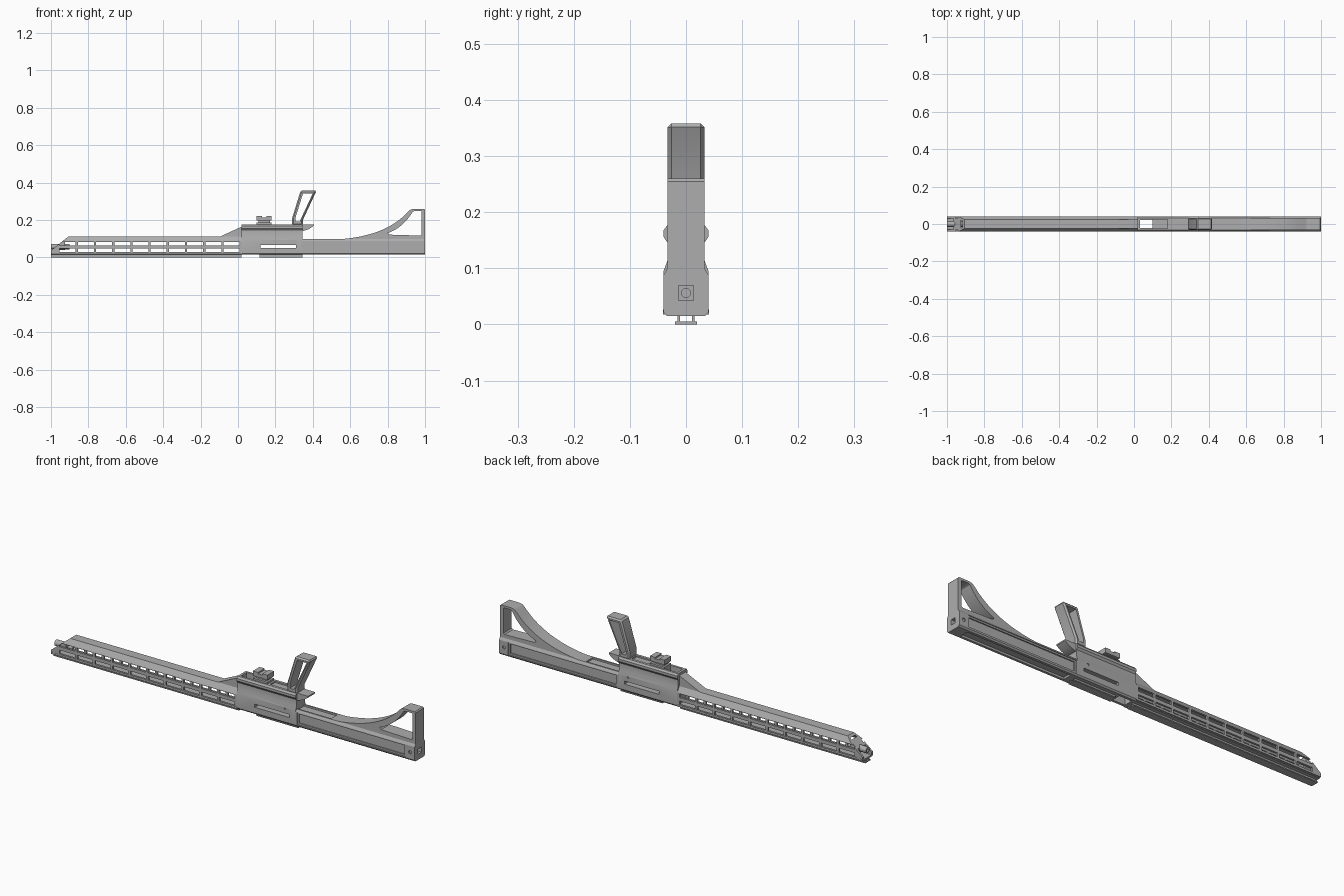
import bpy, bmesh, math

cube = bpy.data.objects.get("Cube")
if cube:
    bpy.data.objects.remove(cube, do_unlink=True)

grey = bpy.data.materials.new("plain_grey")
grey.use_nodes = True
COLOUR = (0.42, 0.42, 0.42, 1)
grey.diffuse_color = COLOUR
grey.node_tree.nodes["Principled BSDF"].inputs["Base Color"].default_value = COLOUR


def finish(name, bm):
    bmesh.ops.recalc_face_normals(bm, faces=bm.faces)
    mesh = bpy.data.meshes.new(name)
    bm.to_mesh(mesh)
    bm.free()
    mesh.materials.append(grey)
    ob = bpy.data.objects.new(name, mesh)
    bpy.context.collection.objects.link(ob)
    return ob


def prism(name, pts, axis, a, b):
    """Extrude a (y, z) profile along x, or an (x, z) profile along y."""
    bm = bmesh.new()
    place = (lambda p, t: (t, p[0], p[1])) if axis == "x" else (lambda p, t: (p[0], t, p[1]))
    face = bm.faces.new([bm.verts.new(place(p, a)) for p in pts])
    new = bmesh.ops.extrude_face_region(bm, geom=[face])["geom"]
    shift = (b - a, 0, 0) if axis == "x" else (0, b - a, 0)
    bmesh.ops.translate(bm, vec=shift, verts=[v for v in new if isinstance(v, bmesh.types.BMVert)])
    return finish(name, bm)


def box(name, x0, x1, y0, y1, z0, z1):
    return prism(name, [(x0, z0), (x1, z0), (x1, z1), (x0, z1)], "y", y0, y1)


def rod(name, radius, axis, a, b, u, z, sides=24):
    angles = [2 * math.pi * i / sides for i in range(sides)]
    return prism(name, [(u + radius * math.cos(t), z + radius * math.sin(t)) for t in angles], axis, a, b)


def mirrored(half):
    """Close a half profile (listed bottom to top) across y = 0."""
    return half + [(-y, z) for y, z in reversed(half)]


def curve(p, c, q, steps=14):
    out = []
    for i in range(steps + 1):
        t = i / steps
        out.append(tuple((1 - t) ** 2 * p[k] + 2 * t * (1 - t) * c[k] + t * t * q[k] for k in (0, 1)))
    return out


def cut(ob, *cutters):
    for tool in cutters:
        tool.hide_render = True
        mod = ob.modifiers.new("cut", "BOOLEAN")
        mod.object = tool
        mod.operation = "DIFFERENCE"
        mod.solver = "EXACT"
        bpy.context.view_layer.objects.active = ob
        bpy.ops.object.modifier_apply(modifier=mod.name)
        bpy.data.objects.remove(tool, do_unlink=True)


def chamfer(ob, width):
    mod = ob.modifiers.new("chamfer", "BEVEL")
    mod.width = width
    mod.segments = 1
    mod.limit_method = "ANGLE"
    bpy.context.view_layer.objects.active = ob
    bpy.ops.object.modifier_apply(modifier=mod.name)


BORE_Z = 0.056

# Rear beam with stepped side panels, bore and end socket
beam = prism("rear_beam", mirrored([(0.034, 0.015), (0.04, 0.022), (0.04, 0.088), (0.033, 0.1)]), "x", 0.34, 1)
for s in (-1, 1):
    cut(beam,
        box("panel", 0.352, 0.95, s * 0.036, s * 0.05, 0.026, 0.088),
        box("panel_inner", 0.36, 0.942, s * 0.03, s * 0.05, 0.034, 0.08),
        rod("pin_hole", 0.008, "y", s * 0.034, s * 0.05, 0.974, BORE_Z))
cut(beam,
    box("underside_channel", 0.37, 0.94, -0.022, 0.022, 0.0, 0.025),
    box("top_recess", 0.33, 0.53, -0.025, 0.025, 0.092, 0.12),
    box("end_socket", 0.975, 1.1, -0.013, 0.013, 0.043, 0.069),
    rod("bore", 0.008, "x", 0.3, 1.1, 0, BORE_Z))

# Curved stock with its triangular opening
outer = [(0.53, 0.09)] + curve((0.56, 0.099), (0.80, 0.12), (0.912, 0.248))
outer += [(0.922, 0.256), (0.94, 0.26), (0.995, 0.26), (1, 0.255), (1, 0.09)]
stock = prism("stock", outer, "y", -0.033, 0.033)
opening = curve((0.80, 0.13), (0.88, 0.16), (0.926, 0.232))
opening += [(0.934, 0.244), (0.945, 0.249), (0.982, 0.249), (0.982, 0.122), (0.975, 0.117), (0.81, 0.122)]
cut(stock, prism("opening", opening, "y", -0.1, 0.1))

# Centre housing with flared upper lip, slot, well and bore
housing = prism("centre_housing", mirrored([
    (0.034, 0.015), (0.04, 0.022), (0.04, 0.095), (0.033, 0.114),
    (0.033, 0.146), (0.04, 0.156), (0.04, 0.168), (0.033, 0.177)]), "x", 0.02, 0.345)
cut(housing,
    box("side_slot", 0.12, 0.31, -0.1, 0.1, 0.051, 0.066),
    box("well", 0.032, 0.1, -0.022, 0.022, -0.1, 0.3),
    box("top_groove", 0.19, 0.285, -0.02, 0.02, 0.17, 0.2),
    rod("bore", 0.008, "x", -0.1, 0.4, 0, BORE_Z))
for s in (-1, 1):
    cut(housing, rod("pin_hole", 0.006, "y", s * 0.036, s * 0.05, 0.288, 0.09))

# Pointed guard behind the housing
prism("rear_guard", [(0.335, 0.14), (0.345, 0.14), (0.38, 0.152), (0.405, 0.17), (0.405, 0.177), (0.335, 0.177)],
      "y", -0.028, 0.028)

# Sight mount on top
box("mount_base", 0.1, 0.18, -0.026, 0.026, 0.172, 0.186)
box("mount_neck", 0.11, 0.17, -0.014, 0.014, 0.184, 0.2)
mount = box("mount_top", 0.1, 0.18, -0.026, 0.026, 0.197, 0.221)
cut(mount, box("mount_groove", 0.128, 0.152, -0.1, 0.1, 0.214, 0.3))

# Slanted hollow handle
handle = prism("handle", [(0.29, 0.172), (0.29, 0.212), (0.335, 0.358), (0.42, 0.358), (0.347, 0.2), (0.347, 0.172)],
               "y", -0.033, 0.033)
chamfer(handle, 0.007)
cut(handle, prism("handle_opening", [(0.308, 0.193), (0.308, 0.215), (0.348, 0.343), (0.4, 0.343), (0.333, 0.2),
                                     (0.331, 0.193)], "y", -0.1, 0.1))

# Hollow fore-end shell with two rows of side slots and a slanted nose
fore = prism("fore_end", mirrored([(0.034, 0.015), (0.04, 0.022), (0.04, 0.088), (0.024, 0.113)]), "x", -1, 0.021)
cut(fore, prism("cavity", mirrored([(0.03, 0.023), (0.03, 0.085), (0.018, 0.104)]), "x", -1.1, 0.0199))
POSTS = [-0.96 + 0.0975 * i for i in range(11)]
for z0, z1 in ((0.029, 0.048), (0.065, 0.084)):
    for a, b in zip(POSTS, POSTS[1:]):
        cut(fore, box("slot", a + 0.006, b - 0.006, -0.1, 0.1, z0, z1))


def nose():
    return prism("nose_cut", [(-1.1, 0.037), (-1, 0.037), (-0.9, 0.118), (-0.9, 0.3), (-1.1, 0.3)], "y", -0.1, 0.1)


cut(fore, nose())

# Long groove rails beside the top ridge of the fore-end
for s in (-1, 1):
    strip = box("side_ledge", -1, 0.021, s * 0.036, s * 0.041, 0.018, 0.027)
    cut(strip, nose())

# Nose plug and hollow front tube
plug = prism("nose_plug", mirrored([(0.016, 0.04), (0.031, 0.052), (0.031, 0.086), (0.019, 0.106)]), "x", -0.965, -0.925)
cut(plug, nose(), rod("bore", 0.008, "x", -1.1, -0.8, 0, BORE_Z))
tube = rod("front_tube", 0.015, "x", -1, -0.9, 0, 0.058)
cut(tube, rod("bore", 0.008, "x", -1.1, -0.8, 0, BORE_Z))

# Ramp from fore-end up to the housing
prism("ramp", [(-0.095, 0.105), (0.021, 0.105), (0.021, 0.165), (-0.002, 0.155), (-0.095, 0.112)], "y", -0.024, 0.024)

# Underside rail: two webs carrying a flat plate
for part, x0, x1 in (("front", -1, 0.02), ("centre", 0.115, 0.345)):
    box(part + "_rail_plate", x0, x1, -0.02, 0.02, 0, 0.005)
    for side, s in (("left", 1), ("right", -1)):
        box(part + "_rail_web_" + side, x0, x1, s * 0.011, s * 0.015, 0.004, 0.018)

# Smooth the curved walls, keep edges crisp
bpy.ops.object.select_all(action="DESELECT")
for ob in bpy.context.collection.objects:
    if ob.type == "MESH":
        ob.select_set(True)
        bpy.context.view_layer.objects.active = ob
bpy.ops.object.shade_smooth_by_angle(angle=math.radians(25))
